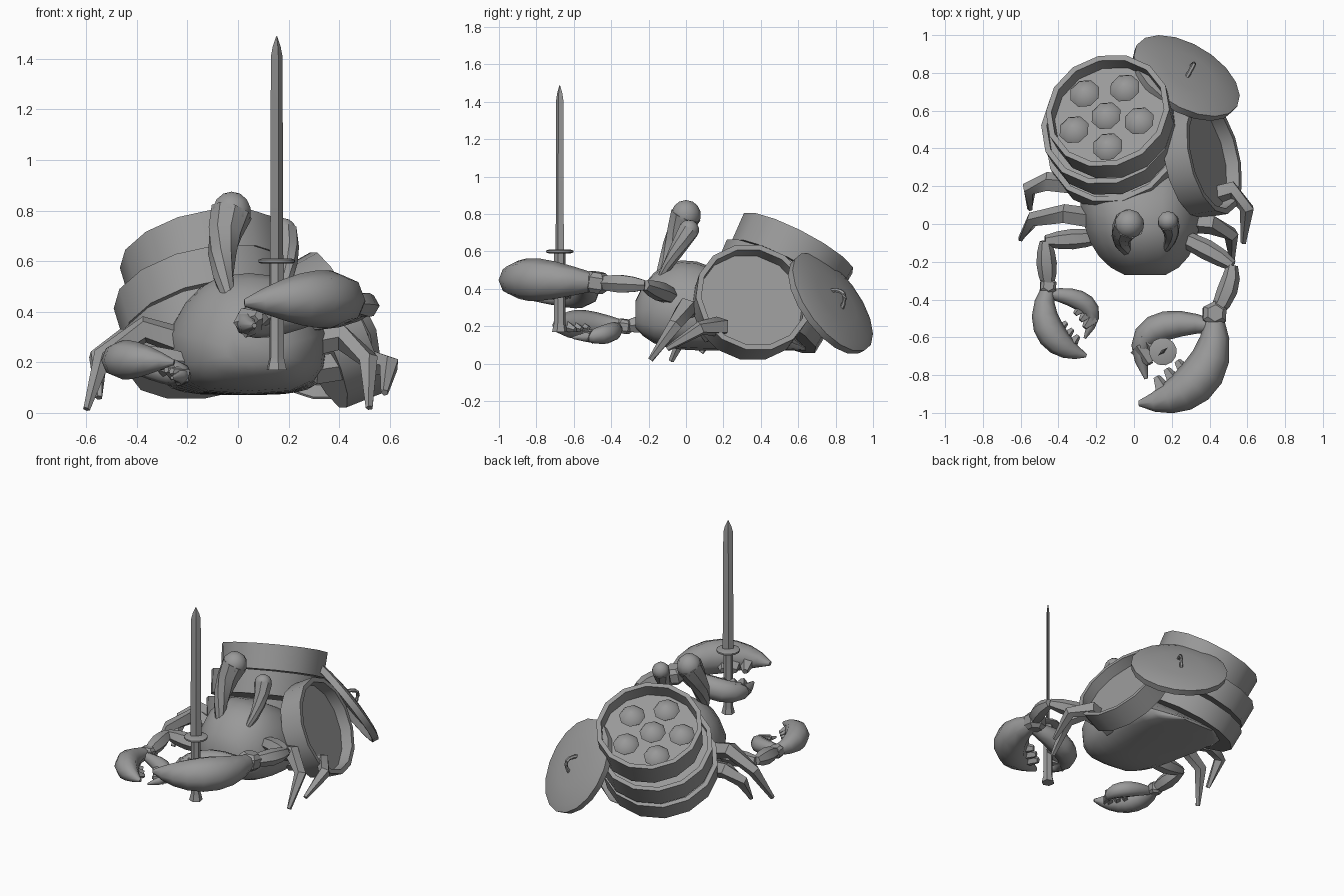
import bpy, bmesh, math
from mathutils import Vector, Matrix
from mathutils.geometry import interpolate_bezier

cube = bpy.data.objects.get("Cube")
if cube:
    bpy.data.objects.remove(cube, do_unlink=True)

GREY = (.32, .32, .32, 1)
material = bpy.data.materials.new("plain grey")
material.use_nodes = True
material.diffuse_color = GREY
material.node_tree.nodes["Principled BSDF"].inputs["Base Color"].default_value = GREY


def finish(bm, name, angle=40):
    bmesh.ops.recalc_face_normals(bm, faces=bm.faces)
    mesh = bpy.data.meshes.new(name)
    bm.to_mesh(mesh)
    bm.free()
    mesh.materials.append(material)
    obj = bpy.data.objects.new(name, mesh)
    bpy.context.collection.objects.link(obj)
    bpy.ops.object.select_all(action='DESELECT')
    obj.select_set(True)
    bpy.context.view_layer.objects.active = obj
    bpy.ops.object.shade_smooth_by_angle(angle=math.radians(angle))


def skin(name, rings, angle=40):
    # Joins matching rings of points and closes both ends
    bm = bmesh.new()
    loops = [[bm.verts.new(point) for point in ring] for ring in rings]
    for lower, upper in zip(loops, loops[1:]):
        for i in range(len(lower)):
            bm.faces.new((lower[i - 1], lower[i], upper[i], upper[i - 1]))
    bm.faces.new(loops[0])
    bm.faces.new(loops[-1])
    finish(bm, name, angle)


def circle(sides):
    return [(math.cos(math.tau * i / sides), math.sin(math.tau * i / sides)) for i in range(sides)]


def place(centre, normal):
    turn = Vector(normal).to_track_quat('Z', 'Y').to_matrix().to_4x4()
    return Matrix.Translation(centre) @ turn


def lathe(name, profile, matrix, sides=14):
    # Profile of (radius, height) pairs turned about the local z axis
    skin(name, [[matrix @ Vector((radius * c, radius * s, height)) for c, s in circle(sides)]
                for radius, height in profile])


def limb(name, path, radius_at, sides=6, angle=40):
    # Tube along a path, its radius given by a rule running from start to end
    points = [Vector(p) for p in path]
    last = len(points) - 1
    rings = []
    for i, point in enumerate(points):
        forward = (points[min(i + 1, last)] - points[max(i - 1, 0)]).normalized()
        side = forward.cross(Vector((0, 0, 1))).normalized()
        up = side.cross(forward)
        radius = radius_at(i / last)
        rings.append([point + radius * (side * c + up * s) for c, s in circle(sides)])
    skin(name, rings, angle)


def bend(start, end, bow=(0, 0, 0), steps=5):
    start, end, bow = Vector(start), Vector(end), Vector(bow)
    return interpolate_bezier(start, start.lerp(end, .3) + bow, start.lerp(end, .7) + bow, end, steps)


def ball(name, centre, radius):
    bm = bmesh.new()
    bmesh.ops.create_uvsphere(bm, u_segments=10, v_segments=7, radius=radius, matrix=Matrix.Translation(centre))
    finish(bm, name)


def basket(name, centre, normal, radius, height, depth):
    inside = radius - .03
    profile = [(inside, -height), (radius - .01, -height), (radius, 0), (inside, 0), (inside, -depth)]
    lathe(name, profile, place(centre, normal))


# Stacked baskets, leaning back
lean = Vector((-.2, .45, .87)).normalized()
top = Vector((-.14, .6, .645))
basket("top_basket", top, lean, .335, .16, .09)
basket("middle_basket", (-.14, .53, .49), lean, .36, .15, .03)
basket("bottom_basket", (-.11, .44, .34), lean, .365, .13, .03)

# Buns: a ring of five around one in the middle
floor = top - lean * .09 - Vector((.02, 0, 0))
toward_front = (lean * lean.y - Vector((0, 1, 0))).normalized()
for k in range(6):
    offset = Matrix.Rotation(math.tau * k / 5 + .15, 3, lean) @ toward_front * (.185 if k < 5 else 0)
    lathe(f"bun_{k + 1}", [(.06, 0), (.083, .03), (.065, .055), (.01, .075)], place(floor + offset, lean), 8)

# Basket on the left side, open outward
basket("side_basket", (.425, .36, .355), (.88, .2, .42), .315, .15, .075)

# Hollow domed lid with an arched handle
lid_normal = Vector((.44, .725, .53)).normalized()
lid_centre = Vector((.28, .785, .33))
lathe("lid", [(.01, .015), (.26, -.005), (.295, -.04), (.305, -.04), (.312, 0), (.27, .015), (.15, .03), (.01, .035)],
      place(lid_centre, lid_normal), 18)
across = lid_normal.cross((.9, -.4, 0)).normalized() * .06
base = lid_centre + lid_normal * .02
limb("lid_handle", bend(base - across, base + across, lid_normal * .08, 7), lambda t: .012)

# Crab body: rounded sections from the face to the tail
body_rings = []
for i in range(12):
    t = .02 + .96 * (i / 11) ** 1.3
    width = (.29 + .07 * t) * math.sqrt(1 - abs(2 * t - 1) ** 3.5)
    half_height = .24 * math.sin(math.pi * t ** .6)
    middle = .07 + .15 * (1 - t) ** 10 + half_height
    ring = []
    for c, s in circle(16):
        c, s = (math.copysign(abs(k) ** .65, k) for k in (c, s))
        narrowing = 1 - max(s, 0) / 3
        ring.append((.06 - .06 * t + width * c * narrowing, .95 * t - .29, middle + half_height * s))
    body_rings.append(ring)
skin("body", body_rings, 60)

# Eyes on curved stalks that widen upward
for side, foot, centre, radius, bow in (("right", (-.04, -.14, .46), (-.025, 0, .795), .08, -.04),
                                        ("left", (.17, -.13, .47), (.18, .015, .715), .055, .03)):
    limb(f"{side}_eye_stalk", bend(foot, centre, (bow, 0, 0)), lambda t: radius * (.35 + .7 * t), 8)
    ball(f"{side}_eye", centre, radius)

# Walking legs: hip, knee and foot, with a bowed shin
legs = {
    "right_front_leg": [(-.18, .02, .27), (-.37, .05, .33), (-.6, -.08, .015)],
    "right_back_leg": [(-.24, .2, .25), (-.46, .22, .28), (-.55, .08, .06)],
    "left_front_leg": [(.2, .02, .26), (.41, 0, .3), (.52, -.19, .02)],
    "left_back_leg": [(.3, .12, .17), (.52, .18, .2), (.58, -.1, .08)],
}
for name, joints in legs.items():
    hip, knee, foot = (Vector(joint) for joint in joints)
    shin = knee.lerp(foot, .5) + Vector((math.copysign(.05, foot.x), .04, .05))
    limb(name, [hip, knee, shin, foot], lambda t: .06 - .045 * t * t, 5)


def arm(side, shoulder, elbow, wrist, bow):
    # Two spindle-shaped segments
    for part, start, end in (("upper", shoulder, elbow), ("lower", elbow, wrist)):
        limb(f"{side}_{part}_arm", bend(start, end, (bow, 0, 0)), lambda t: .03 + .024 * math.sin(math.pi * t))


def claw(side, wrist, size, mirror, turn):
    # Knuckle and two curved fingers, shaped in a local frame whose fingers point to -y
    frame = (Matrix.Translation(wrist) @ Matrix.Rotation(turn, 4, 'Z')
             @ Matrix.Diagonal((mirror * size, size, size, 1)))
    knuckle = [(.045, -.055), (.07, -.03), (.07, .03), (.045, .055)]
    lathe(f"{side}_knuckle", [(r * size, z * size) for r, z in knuckle], place(wrist, (.1, .15, 1)), 6)
    fingers = []
    for part, thick, controls in (
            ("outer", .115, [(0, 0, 0), (.04, -.35, .02), (-.2, -.47, .02), (-.4, -.47, 0)]),
            ("inner", .078, [(0, -.06, 0), (-.25, -.02, -.05), (-.47, -.06, -.08), (-.36, -.34, -.09)])):
        path = interpolate_bezier(*[frame @ Vector(c) for c in controls], 9)
        limb(f"{side}_claw_{part}", path, lambda t: thick * size * math.sin(math.pi * (.13 + .83 * t)), 8, 60)
        fingers.append(path)
    # Teeth reach from each finger toward the other
    for outer, inner, reach, part in ((*fingers, .42, "outer"), (*fingers[::-1], .32, "inner")):
        for k in (4, 5, 6):
            limb(f"{side}_{part}_tooth_{k - 3}", [outer[k], outer[k].lerp(inner[k], reach)],
                 lambda t: size * (.065 - .045 * t), 5)


# Large left claw and small right claw
left_wrist, right_wrist = (.425, -.48, .435), (-.455, -.33, .2)
arm("left", (.2, -.05, .35), (.52, -.22, .42), left_wrist, .03)
arm("right", (-.18, -.07, .2), (-.47, -.09, .23), right_wrist, 0)
claw("left", left_wrist, 1, 1, 0)
claw("right", right_wrist, .68, -1, -.2)

# Sword held upright in the large claw
sword = Matrix.Translation((.153, -.675, 0)) @ Matrix.Rotation(math.radians(40), 4, 'Z')
lathe("sword_grip", [(.042, .17), (.035, .2), (.03, .22), (.03, .6)], sword, 6)
lathe("sword_guard", [(.06, .59), (.074, .595), (.074, .605), (.06, .61)], sword, 12)
skin("sword_blade", [[sword @ Vector((width * c, width * s / 3, height)) for c, s in circle(4)]
                     for width, height in ((.034, .6), (.03, 1.41), (.02, 1.45), (.002, 1.49))], 20)
